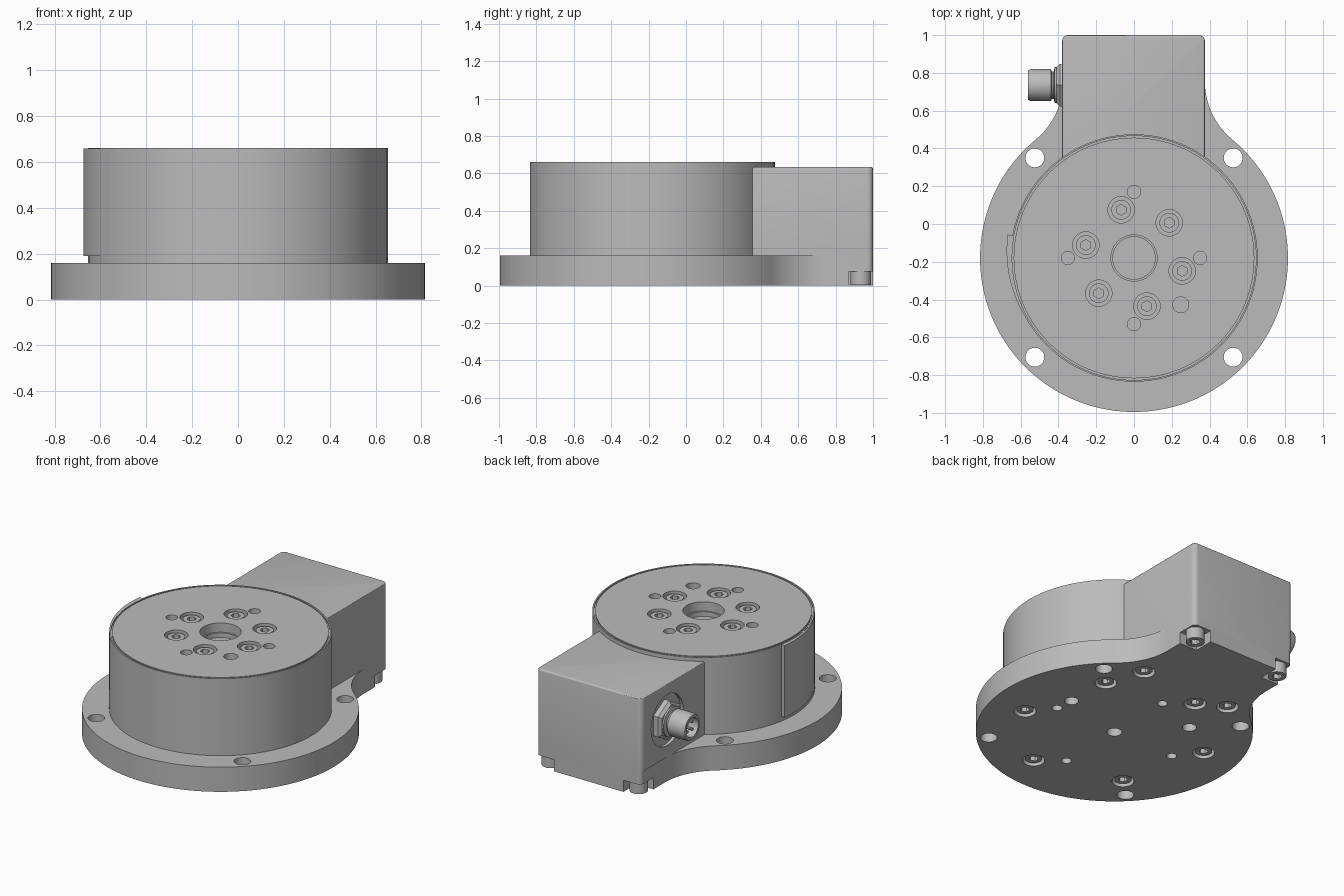
import bpy, bmesh, math
from mathutils import Matrix, Vector

old = bpy.data.objects.get("Cube")
if old:
    bpy.data.objects.remove(old, do_unlink=True)

CY = -0.18          # centre of the round housing
FLANGE_R = 0.815
FLANGE_H = 0.16
TOP = 0.66

metal = bpy.data.materials.new("plain_grey_metal")
metal.use_nodes = True
GREY = (0.5, 0.5, 0.5, 1)
metal.diffuse_color = GREY
metal.node_tree.nodes["Principled BSDF"].inputs["Base Color"].default_value = GREY


def finish(name, bm):
    bmesh.ops.recalc_face_normals(bm, faces=bm.faces)
    mesh = bpy.data.meshes.new(name)
    bm.to_mesh(mesh)
    bm.free()
    mesh.materials.append(metal)
    ob = bpy.data.objects.new(name, mesh)
    bpy.context.collection.objects.link(ob)
    return ob


def activate(ob):
    bpy.ops.object.select_all(action='DESELECT')
    ob.select_set(True)
    bpy.context.view_layer.objects.active = ob


def smooth(ob):
    activate(ob)
    bpy.ops.object.shade_smooth_by_angle(angle=math.radians(30))
    return ob


def add_cyl(bm, x, y, z0, z1, r, n=32):
    bmesh.ops.create_cone(bm, cap_ends=True, segments=n, radius1=r, radius2=r,
                          depth=z1 - z0, matrix=Matrix.Translation((x, y, (z0 + z1) / 2)))


def add_box(bm, lo, hi):
    lo, hi = Vector(lo), Vector(hi)
    return bmesh.ops.create_cube(bm, size=1, matrix=Matrix.Translation((lo + hi) / 2)
                                 @ Matrix.Diagonal((*(hi - lo), 1)))["verts"]


def cut(ob, cutter_bm):
    cutter = finish("cutter", cutter_bm)
    cutter.hide_render = True
    mod = ob.modifiers.new("cut", 'BOOLEAN')
    mod.operation, mod.solver, mod.object = 'DIFFERENCE', 'EXACT', cutter
    activate(ob)
    bpy.ops.object.modifier_apply(modifier="cut")
    bpy.data.objects.remove(cutter, do_unlink=True)


def lathe(name, profile, matrix, n=96):
    bm = bmesh.new()
    rings = [[bm.verts.new((r * math.cos(math.tau * i / n), r * math.sin(math.tau * i / n), z))
              for i in range(n)] for r, z in profile]
    for a, b in zip(rings, rings[1:]):
        for i in range(n):
            j = (i + 1) % n
            bm.faces.new((a[i], a[j], b[j], b[i]))
    bmesh.ops.remove_doubles(bm, verts=bm.verts, dist=1e-5)
    bm.transform(matrix)
    return finish(name, bm)


def prism(name, outline, z0, z1):
    bm = bmesh.new()
    face = bm.faces.new([bm.verts.new((x, y, z0)) for x, y in outline])
    ext = bmesh.ops.extrude_face_region(bm, geom=[face])["geom"]
    for v in ext:
        if isinstance(v, bmesh.types.BMVert):
            v.co.z = z1
    return finish(name, bm)


def arc(cx, cy, r, a0, a1, n):
    return [(cx + r * math.cos(a0 + (a1 - a0) * i / n),
             cy + r * math.sin(a0 + (a1 - a0) * i / n)) for i in range(n + 1)]


def polar(radius, degrees):
    a = math.radians(degrees)
    return radius * math.cos(a), CY + radius * math.sin(a)


def socket_screw(name, x, y, z0, z1, r, up):
    """Cap screw with a hexagonal socket in its top or bottom end."""
    bm = bmesh.new()
    add_cyl(bm, x, y, z0, z1, r)
    ob = finish(name, bm)
    hexa = bmesh.new()
    depth = 0.03
    if up:
        add_cyl(hexa, x, y, z1 - depth, z1 + depth, r * 0.55, 6)
    else:
        add_cyl(hexa, x, y, z0 - depth, z0 + depth, r * 0.55, 6)
    cut(ob, hexa)
    smooth(ob)


# Base flange: disc blended by concave fillets into a rear foot
W, FIL, COR = 0.375, 0.4, 0.03
fx = W + FIL
fy = math.sqrt((FLANGE_R + FIL) ** 2 - fx ** 2)
join = math.atan2(fy, fx)
right = arc(0, CY, FLANGE_R, -math.pi / 2, join, 64)
right += arc(fx, CY + fy, FIL, join + math.pi, math.pi, 16)
right += arc(W - COR, 1 - COR, COR, 0, math.pi / 2, 6)
left = [(-x, y) for x, y in reversed(right[1:])]
flange = prism("base_flange", right + left, 0, FLANGE_H)

holes = bmesh.new()
base_screws = [polar(0.58, 45 + 60 * k) for k in range(6)] + [(s * 0.32, 0.473) for s in (-1, 1)]
for sx in (-1, 1):
    for y in (0.35, -0.705):
        add_cyl(holes, sx * 0.525, y, -0.1, 0.3, 0.05)
    # Corner notches for the foot screws
    xs = sorted((sx * 0.25, sx * 0.5))
    add_box(holes, (xs[0], 0.87, -0.1), (xs[1], 1.1, 0.075))
for x, y in base_screws:
    add_cyl(holes, x, y, -0.1, 0.06, 0.065)
for k in range(4):
    add_cyl(holes, *polar(0.44, 90 * k), -0.1, 0.1, 0.03)
for angle in (15.5, 133):
    add_cyl(holes, *polar(0.445, angle), -0.1, 0.1, 0.042)
add_cyl(holes, 0, CY, -0.1, 0.1, 0.045)
cut(flange, holes)
smooth(flange)

for x, y in base_screws:
    socket_screw("base_screw", x, y, 0.012, 0.07, 0.05, False)
for sx in (-1, 1):
    socket_screw("foot_screw", sx * 0.315, 0.935, 0.003, 0.08, 0.055, False)

# Round housing with rim groove and central bore
R = 0.655
body = lathe("round_housing", [
    (0, FLANGE_H), (R, FLANGE_H), (R, TOP), (0.646, TOP), (0.646, TOP - 0.01),
    (0.637, TOP - 0.01), (0.637, TOP), (0.122, TOP), (0.122, TOP - 0.06),
    (0.112, TOP - 0.06), (0.112, TOP - 0.09), (0, TOP - 0.09)],
    Matrix.Translation((0, CY, 0)))
top_screws = [polar(0.264, -15 + 60 * k) for k in range(6)]
pins = bmesh.new()
for x, y in top_screws:
    add_cyl(pins, x, y, TOP - 0.05, TOP + 0.1, 0.07)
for k in range(4):
    add_cyl(pins, *polar(0.35, 90 * k), TOP - 0.08, TOP + 0.1, 0.035)
add_cyl(pins, *polar(0.35, -45), TOP - 0.08, TOP + 0.1, 0.042)
cut(body, pins)
smooth(body)
for x, y in top_screws:
    socket_screw("top_screw", x, y, TOP - 0.06, TOP - 0.01, 0.052, True)

# Thin raised pad on the side, fading into the housing
N = 20
outer = [polar(0.68 - 0.026 * i / N, 169.5 + 40 * i / N) for i in range(N + 1)]
inner = [polar(0.645, 169.5 + 40 * i / N) for i in range(N, -1, -1)]
smooth(prism("side_pad", outer + inner, 0.19, TOP - 0.002))

# Rear connection box with softened top and back edges
bm = bmesh.new()
add_box(bm, (-0.38, 0.3, FLANGE_H), (0.375, 1.0, 0.635))
corners = [e for e in bm.edges if all(v.co.y > 0.9 for v in e.verts)
           and abs(e.verts[0].co.z - e.verts[1].co.z) > 0.1]
bmesh.ops.bevel(bm, geom=corners, offset=COR, segments=6, affect='EDGES', profile=0.5)
rim = [e for e in bm.edges if all(v.co.z > 0.63 for v in e.verts)
       and any(v.co.y > 0.4 for v in e.verts)]
bmesh.ops.bevel(bm, geom=rim, offset=0.01, segments=3, affect='EDGES', profile=0.5)
box = finish("connection_box", bm)

# Round recess for the plug
PLUG = Matrix.Translation((-0.38, 0.735, 0.40)) @ Matrix.Rotation(-math.pi / 2, 4, 'Y')
spot = bmesh.new()
add_cyl(spot, 0, 0, -0.02, 0.1, 0.165, 48)
spot.transform(PLUG)
cut(box, spot)
smooth(box)

# Plug: hexagonal nut, stepped barrel, contact pins
smooth(lathe("plug_nut", [(0, -0.03), (0.13, -0.03), (0.13, 0.012), (0.11, 0.03), (0, 0.03)],
             PLUG, 6))
smooth(lathe("plug_barrel", [
    (0, 0.02), (0.095, 0.02), (0.095, 0.04), (0.072, 0.045), (0.072, 0.055), (0.085, 0.06),
    (0.085, 0.165), (0.078, 0.18), (0.062, 0.18), (0.062, 0.11), (0, 0.11)], PLUG, 40))
bm = bmesh.new()
for k in range(4):
    a = math.radians(45 + 90 * k)
    add_cyl(bm, 0.034 * math.cos(a), 0.034 * math.sin(a), 0.1, 0.165, 0.009, 10)
bm.transform(PLUG)
smooth(finish("plug_pins", bm))
